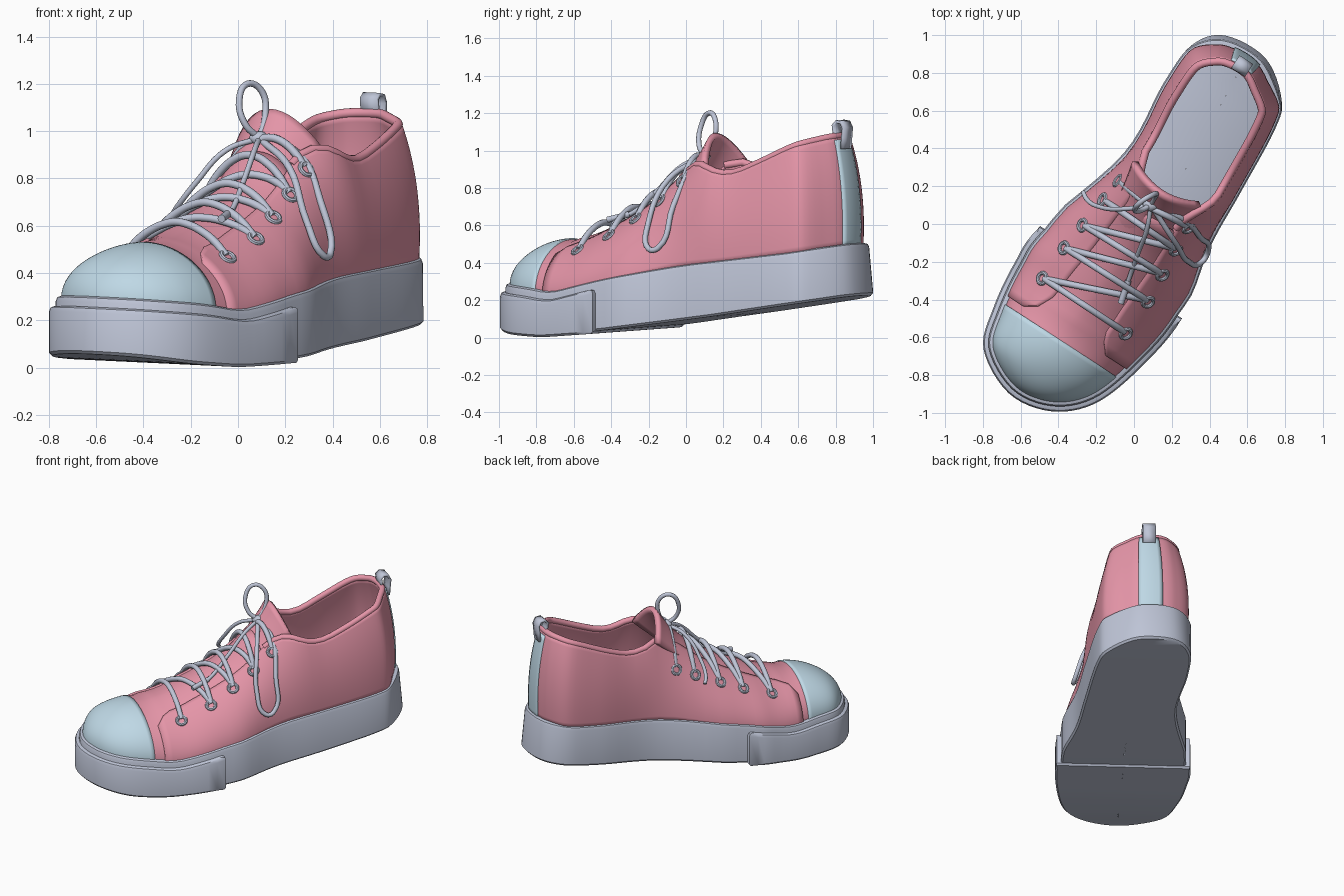
import bpy, bmesh, math
from mathutils import Vector

if "Cube" in bpy.data.objects:
    bpy.data.objects.remove(bpy.data.objects["Cube"])

# Shoe axes: a runs toe -> heel, b runs across; the shoe stands diagonally in plan
def W(a, b, z):
    return Vector((.545*a + .839*b, .839*a - .545*b, z + .04*(.3 - b)))

def linear(t, x):
    if x <= t[0][0]: return t[0][1]
    for (x0, y0), (x1, y1) in zip(t, t[1:]):
        if x <= x1: return y0 + (y1 - y0)*(x - x0)/(x1 - x0)
    return t[-1][1]

def table(t, x):
    return sum(linear(t, x + .03*k) for k in (-2, -1, 0, 1, 2))/5

def smooth(lo, hi, x):
    t = min(1, max(0, (x - lo)/(hi - lo)))
    return t*t*(3 - 2*t)

def spline(pts, n=6):
    out, c = [], len(pts)
    for i in range(c):
        p = [Vector(pts[(i + k) % c]) for k in (-1, 0, 1, 2)]
        for s in range(n):
            t = s/n
            out.append(.5*(2*p[1] + (p[2]-p[0])*t + (2*p[0]-5*p[1]+4*p[2]-p[3])*t*t
                           + (3*p[1]-p[0]-3*p[2]+p[3])*t**3))
    return out

def offset(poly, d):
    out = []
    for i, p in enumerate(poly):
        t = (poly[(i+1) % len(poly)] - poly[i-1]).normalized()
        k = d(p.x) if callable(d) else d
        out.append(Vector((p.x + t.y*k, p.y - t.x*k)))
    return out

def edges(poly, a):
    lo, hi = min(p.x for p in poly), max(p.x for p in poly)
    a = min(hi - 1e-4, max(lo + 1e-4, a))
    bs = []
    for p, q in zip(poly, poly[1:] + poly[:1]):
        if (p.x - a)*(q.x - a) <= 0 and p.x != q.x:
            bs.append(p.y + (q.y - p.y)*(a - p.x)/(q.x - p.x))
    return min(bs), max(bs)

def material(name, col):
    m = bpy.data.materials.new(name)
    m.diffuse_color = (*col, 1)
    m.use_nodes = True
    m.node_tree.nodes["Principled BSDF"].inputs["Base Color"].default_value = m.diffuse_color
    return m
pink = material("pink", (.78, .3, .39))
blue = material("pale_blue", (.52, .69, .79))
lavender = material("lavender_grey", (.52, .56, .68))

def grid(name, rows, mat=None, closed=False, thick=0):
    bm = bmesh.new()
    vs = [[bm.verts.new(p) for p in r] for r in rows]
    m = len(rows[0])
    for r, s in zip(vs, vs[1:]):
        for j in range(m if closed else m - 1):
            k = (j + 1) % m
            bm.faces.new((r[j], r[k], s[k], s[j]))
    bmesh.ops.recalc_face_normals(bm, faces=bm.faces)
    me = bpy.data.meshes.new(name)
    bm.to_mesh(me); bm.free()
    ob = bpy.data.objects.new(name, me)
    bpy.context.collection.objects.link(ob)
    if mat: me.materials.append(mat)
    if thick:
        s = ob.modifiers.new("thickness", 'SOLIDIFY')
        s.thickness, s.offset = thick, 0

def tube(name, pts, r, mat=None, smooth_path=True):
    cu = bpy.data.curves.new(name, 'CURVE')
    cu.dimensions, cu.bevel_depth, cu.bevel_resolution = '3D', r, 3
    cu.use_fill_caps = True
    if smooth_path:
        s = cu.splines.new('BEZIER')
        s.bezier_points.add(len(pts) - 1)
        for bp, p in zip(s.bezier_points, pts):
            bp.co = p
            bp.handle_left_type = bp.handle_right_type = 'AUTO'
        s.resolution_u = 6
    else:
        s = cu.splines.new('POLY')
        s.points.add(len(pts) - 1)
        for sp, p in zip(s.points, pts): sp.co = (*p, 1)
    bpy.context.collection.objects.link(bpy.data.objects.new(name, cu))
    if mat: cu.materials.append(mat)

# Plan outline and height profiles
outer = spline([(-.28, -.41), (.283, -.25), (.704, -.275), (.958, -.26), (1.098, -.141), (1.115, .105),
                (.979, .295), (.826, .353), (.439, .383), (.109, .406), (-.28, .485), (-.625, .442),
                (-.909, .345), (-1.072, .168), (-1.112, -.07), (-.988, -.308), (-.775, -.383), (-.519, -.418)])
main = offset(outer, lambda a: -.028*(1 - smooth(-.3, -.1, a)))
last = offset(main, lambda a: -.035 - .035*smooth(.93, 1.08, a))
TOP = [(-1.1, .29), (-.8, .272), (-.6, .247), (-.25, .318), (.1, .375), (.25, .395), (.6, .43), (.9, .46), (1.15, .505)]
BOT = [(-1.12, .06), (-.9, .03), (-.65, .018), (-.28, .04), (.4, .115), (.98, .19), (1.15, .22)]
RIDGE = [(-.65, .515), (-.5, .55), (-.3, .635), (-.1, .74), (0, .82), (.15, .97), (.25, 1.0)]
POWER = [(-1.1, 2.1), (-.7, 1.9), (-.5, 1.65), (-.14, 1.7), (.15, 1.9)]
THROAT = [(-.71, .3), (-.64, .2), (-.56, .165), (.15, .14)]
COLLAR = [(.1, .99), (.22, .955), (.36, .885), (.5, .87), (.7, .94), (.9, 1.02), (1.08, 1.075)]
A0 = min(p.x for p in last)

# Sole and toe bumper: stacked rings collapsed onto the centre line
def slab(name, poly, drop, lower):
    def ring(d, tab, dz, flat=1):
        out = []
        for p in offset(poly, d):
            m = sum(edges(main, p.x))/2
            out.append(W(p.x, m + (p.y - m)*flat, table(tab, p.x) + dz))
        return out
    taper = lambda k: (lambda a: k - .022*smooth(.9, 1.1, a))
    grid(name, [ring(-.02, BOT, drop, 0), ring(-.012, BOT, drop), ring(0, BOT, drop + .012),
                ring(taper(0), TOP, lower - .025), ring(taper(-.007), TOP, lower - .007),
                ring(taper(-.022), TOP, lower), ring(taper(-.022), TOP, lower, 0)], lavender, closed=True)
slab("sole", main, 0, 0)
slab("toe_bumper", [p for p in outer[1:] + outer[:1] if p.x < -.275], -.012, -.045)

# Upper surface: domed sections at the front, walls at the back
def section(a):
    lo, hi = edges(last, a)
    base = table(TOP, a) - .015
    if a < -.65:
        h = .268*math.sqrt(max(0, 1 - max(0, (-.65 - a)/(-.65 - A0))**1.7))
    else:
        h = table(RIDGE, a) - base
    return (lo + hi)/2, (hi - lo)/2, base, h, table(POWER, a)

def dome(a, phi):
    c, hw, base, h, n = section(a)
    co, si = math.cos(phi), max(0, math.sin(phi))
    return a, c + hw*math.copysign(abs(co)**(2/n), co), base + h*si**(2/n)

def height(a, b):
    c, hw, base, h, n = section(a)
    r = min(1, abs(b - c)/hw)
    return base + h*(1 - r**n)**(1/n)

def quarter(p, v):
    a, b = p
    f = smooth(.12, .38, a)
    z0 = table(TOP, a) - .015
    zc = table(COLLAR, a)
    shift = lambda k: a if a < .25 else .25 + (a - .25)*k
    P = Vector((a, b, z0))
    C = Vector((shift(.92), .04 + (b - .04)*.8, zc))
    M = Vector((shift(1.02), .04 + (b - .04)*1.06, z0 + .55*(zc - z0)))
    q = P*(1-v)**2 + M*2*v*(1-v) + C*v*v
    if f < 1:
        c, hw, base, h, n = section(a)
        phi = v*math.acos(min(1, linear(THROAT, a)/hw)**(n/2))
        q = Vector(dome(a, phi if b > c else math.pi - phi)).lerp(q, f)
    return W(*q)

def dome_patch(name, alist, mat, thick):
    grid(name, [[W(*dome(a, math.pi*j/40)) for j in range(41)] for a in alist], mat, thick=thick)
dome_patch("toe_cap", [A0 + .0002 + (-.727 - A0)*(1 - math.cos(i*math.pi/40)) for i in range(21)], blue, .026)
dome_patch("vamp", [-.8 + .88*i/20 for i in range(21)], pink, .012)

start = min(range(len(last)), key=lambda i: last[i].x)
ring = last[start:] + last[:start]
cols = [p for p in ring if p.x > -.71]
grid("quarters", [[quarter(p, j/16) for j in range(17)] for p in cols], pink, thick=.034)
tube("collar_rim", [quarter(p, 1) for p in cols if p.x > .1], .021, pink, False)

# Heel strip sits just outside the back wall
back = sorted((p.y, p.x) for p in ring if p.x > .85)
out = Vector((.545, .839, 0))*.019
strip = [Vector((linear(back, b), b)) for b in [-.06 + .16*i/6 for i in range(7)]]
grid("heel_strip", [[quarter(p, j/16*.97) + out for j in range(17)] for p in strip], blue, thick=.014)

# Tongue
rows = []
for i in range(13):
    t = i/12
    ca = linear([(0, -.1), (.5, .1), (.8, .18), (1, .22)], t)
    cz = linear([(0, .71), (.5, .9), (.8, 1.01), (1, 1.075)], t)
    rows.append([W(ca + .06*t*u*u, .03 + (.14 + .065*t)*u, cz - (.06 + .09*t)*u*u)
                 for u in [k/8 - 1 for k in range(17)]])
grid("tongue", rows, pink, thick=.034)

# Pull tab loop
prof = [(1.035, 1.0), (1.04, 1.06), (1.045, 1.11), (1.03, 1.14), (1.0, 1.145), (.98, 1.125), (.985, 1.09), (1.0, 1.05)]
grid("pull_tab", [[W(a, .025 + s, z) for s in (-.043, .043)] for a, z in prof], lavender, thick=.016)

# Eyelets
right = [(-.506, .269), (-.3, .277), (-.14, .262), (.01, .25), (.144, .24)]
left = [(-.502, -.24), (-.305, -.231), (-.15, -.213), (.02, -.195), (.146, -.18)]
for i, (a, b) in enumerate(right + left):
    S = lambda x, y: W(x, y, height(x, y))
    nrm = (S(a + .01, b) - S(a - .01, b)).cross(S(a, b + .01) - S(a, b - .01)).normalized()
    if nrm.z < 0: nrm = -nrm
    bpy.ops.mesh.primitive_torus_add(major_radius=.029, minor_radius=.011, major_segments=24, minor_segments=8,
                                     location=S(a, b) + nrm*.018, rotation=nrm.to_track_quat('Z', 'Y').to_euler())
    bpy.context.object.name = f"eyelet_{i+1}"

# Laces: arched bars over flatter diagonals
def lace(name, p, q, lift):
    pts = []
    for i in range(9):
        t = i/8
        a, b = p[0] + (q[0]-p[0])*t, p[1] + (q[1]-p[1])*t
        pts.append(W(a, b, height(a, b) + .018 + lift*math.sin(math.pi*t)**.6))
    tube(name, pts, .017)
for i in range(4):
    lace(f"lace_bar_{i+1}", left[i], right[i], .035)
for i in range(3):
    lace(f"lace_diagonal_{i+1}", left[i], right[i+1], .012)
lace("lace_top_right", right[4], (.12, .03), .01)
lace("lace_top_left", left[4], (.12, .03), .01)

# Bow: knot, two loops and two loose ends
knot = (.09, .1, .97)
bpy.ops.mesh.primitive_uv_sphere_add(segments=20, ring_count=12, radius=.033, location=knot)
bpy.context.object.name = "knot"
bpy.context.object.scale = (1.3, 1, .9)
tube("bow_loop_up", [knot, (.03, .07, 1.03), (.005, .08, 1.13), (.04, .12, 1.2), (.1, .155, 1.17),
                     (.115, .15, 1.06), knot], .014)
tube("bow_loop_side", [knot, (.25, .03, .91), (.35, -.07, .7), (.39, -.15, .48), (.36, -.2, .475),
                       (.29, -.2, .62), (.22, -.1, .84), knot], .015)
tube("lace_end_left", [knot, (-.05, .08, .92), (-.18, .09, .78), (-.25, .13, .69), (-.27, .17, .66)], .012)
tube("lace_end_front", [knot, (.07, -.02, .92), (.02, -.16, .78), (-.03, -.3, .66), (-.07, -.42, .63)], .012)
tube("lace_tip", [(-.03, -.3, .66), (-.07, -.42, .63)], .017)

# Smooth shading with crisp edges
bpy.ops.object.select_all(action='DESELECT')
for ob in bpy.context.scene.objects:
    if not ob.data.materials: ob.data.materials.append(lavender)
    if ob.type == 'MESH':
        ob.select_set(True)
        bpy.context.view_layer.objects.active = ob
bpy.ops.object.shade_smooth_by_angle(angle=math.radians(40))
